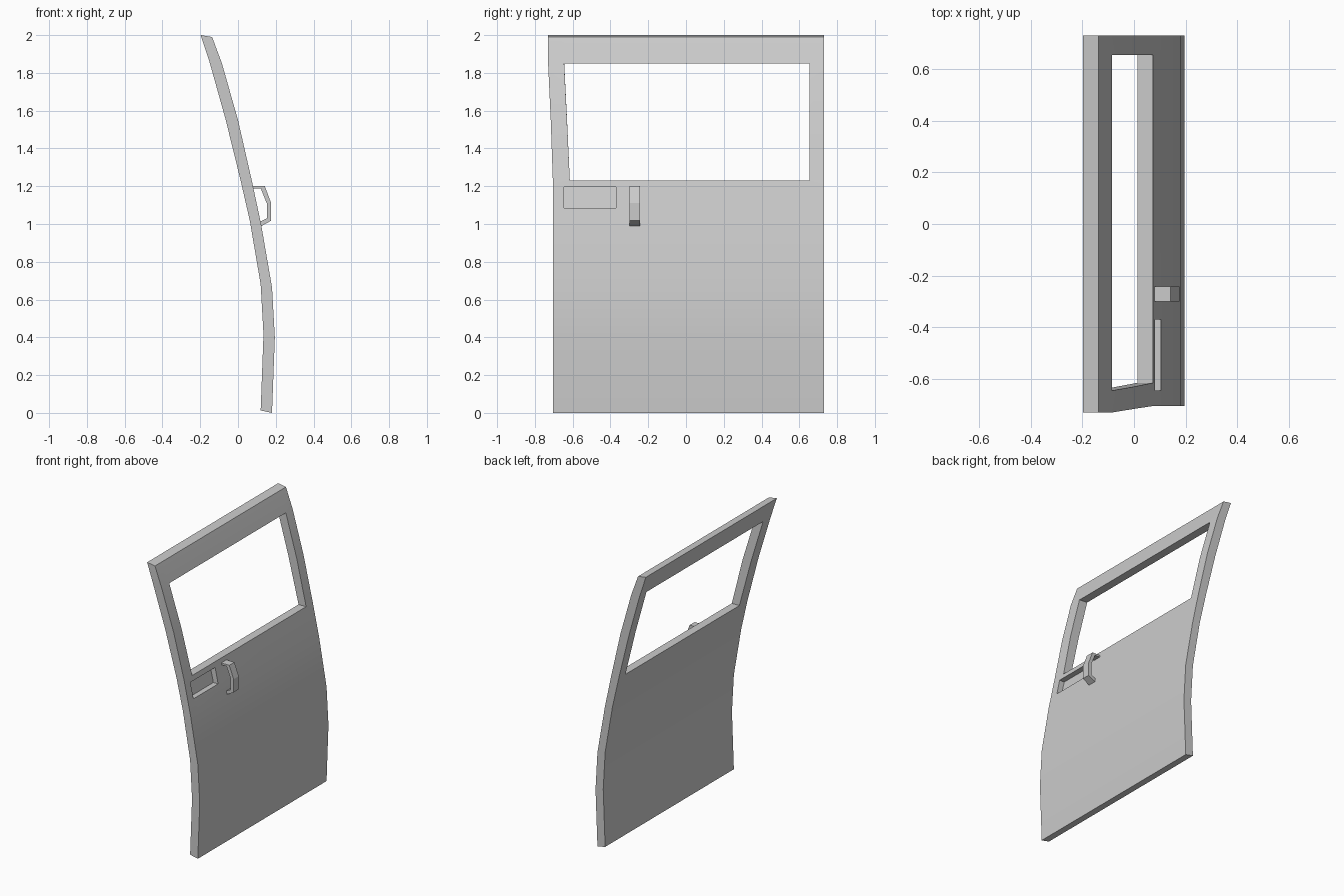
import bpy, bmesh

if "Cube" in bpy.data.objects:
    bpy.data.objects.remove(bpy.data.objects["Cube"])


def finish(bm, name):
    bmesh.ops.recalc_face_normals(bm, faces=bm.faces)
    mesh = bpy.data.meshes.new(name)
    bm.to_mesh(mesh)
    bm.free()
    obj = bpy.data.objects.new(name, mesh)
    bpy.context.collection.objects.link(obj)
    return obj


def extrude_xz(name, points, y0, y1):
    """Solid from an x-z outline, running from y0 to y1."""
    bm = bmesh.new()
    face = bm.faces.new([bm.verts.new((x, y0, z)) for x, z in points])
    ext = bmesh.ops.extrude_face_region(bm, geom=[face])
    bmesh.ops.translate(bm, vec=(0, y1 - y0, 0),
                        verts=[g for g in ext["geom"] if isinstance(g, bmesh.types.BMVert)])
    return finish(bm, name)


# Door panel levels: outer x, z, inner x, z, front edge y, window front y
LEVELS = [
    (0.180, 0.000, 0.120, 0.013, -0.705, -0.615),
    (0.195, 0.400, 0.135, 0.415, -0.705, -0.615),
    (0.180, 0.665, 0.120, 0.680, -0.705, -0.615),
    (0.122, 1.000, 0.063, 1.015, -0.705, -0.615),
    (0.073, 1.230, 0.014, 1.230, -0.705, -0.615),
    (0.000, 1.550, -0.066, 1.555, -0.716, -0.630),
    (-0.085, 1.850, -0.150, 1.855, -0.730, -0.645),
    (-0.137, 1.990, -0.198, 2.000, -0.730, -0.645),
]
SILL, LINTEL = 4, 6

bm = bmesh.new()
outer, inner = [], []
for xo, zo, xi, zi, yf, yw in LEVELS:
    ys = (yf, yw, 0.655, 0.73)
    outer.append([bm.verts.new((xo, y, zo)) for y in ys])
    inner.append([bm.verts.new((xi, y, zi)) for y in ys])
twin = {o: i for ro, ri in zip(outer, inner) for o, i in zip(ro, ri)}

# Outer and inner skins, leaving the window open
for i in range(len(LEVELS) - 1):
    for j in range(3):
        if j == 1 and SILL <= i < LINTEL:
            continue
        quad = [outer[i][j], outer[i][j + 1], outer[i + 1][j + 1], outer[i + 1][j]]
        bm.faces.new(quad)
        bm.faces.new([twin[v] for v in reversed(quad)])

# Rim walls around the door and the window
for e in [e for e in bm.edges if e.is_boundary and e.verts[0] in twin and e.verts[1] in twin]:
    a, b = e.verts
    bm.faces.new((a, b, twin[b], twin[a]))
door = finish(bm, "door_panel")

# Finger recess
cutter = extrude_xz("recess_cutter",
                    [(0.042, 1.195), (0.16, 1.195), (0.16, 1.085), (0.067, 1.085)],
                    -0.645, -0.37)
cutter.hide_render = True
cutter.hide_viewport = True
cut = door.modifiers.new("finger_recess", "BOOLEAN")
cut.operation = "DIFFERENCE"
cut.solver = "EXACT"
cut.object = cutter

# Pull handle, a bent strap standing off the panel
extrude_xz("door_handle",
           [(0.075, 1.20), (0.142, 1.20), (0.176, 1.11), (0.176, 1.018), (0.120, 0.987),
            (0.114, 1.010), (0.153, 1.030), (0.153, 1.108), (0.121, 1.187), (0.077, 1.187)],
           -0.30, -0.243)

# Soft shading across the gentle bends
bpy.ops.object.select_all(action="DESELECT")
door.select_set(True)
bpy.context.view_layer.objects.active = door
bpy.ops.object.shade_smooth_by_angle(angle=0.5)
